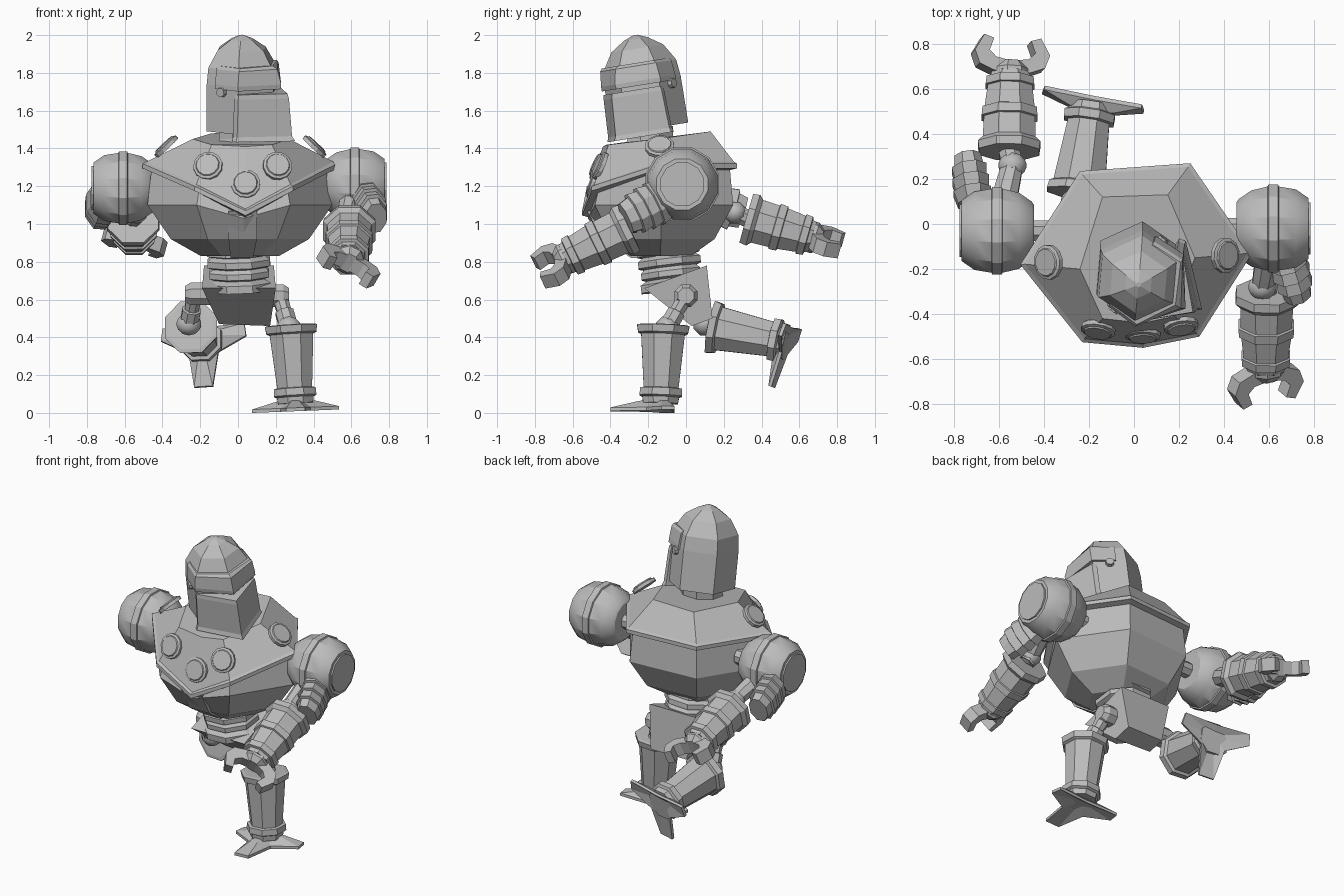
import bpy, bmesh, math
from mathutils import Matrix, Vector

if "Cube" in bpy.data.objects:
    bpy.data.objects.remove(bpy.data.objects["Cube"])

steel = bpy.data.materials.new("steel_grey")
steel.diffuse_color = (0.5, 0.5, 0.5, 1)
steel.use_nodes = True
steel.node_tree.nodes["Principled BSDF"].inputs["Base Color"].default_value = steel.diffuse_color


def frame(p, z, x=(1, 0, 0)):
    """Matrix at p with local z along z and local x close to x."""
    z = Vector(z).normalized()
    y = z.cross(Vector(x)).normalized()
    x = y.cross(z)
    m = Matrix((x, y, z)).transposed().to_4x4()
    m.translation = Vector(p)
    return m


def loft(name, rings, m=Matrix(), smooth=0):
    """Skin equal-length rings and cap both ends."""
    bm = bmesh.new()
    vs = [[bm.verts.new(m @ Vector(p)) for p in r] for r in rings]
    n = len(vs[0])
    for a, b in zip(vs, vs[1:]):
        for i in range(n):
            j = (i + 1) % n
            bm.faces.new((a[i], a[j], b[j], b[i]))
    bm.faces.new(vs[0])
    bm.faces.new(vs[-1])
    bmesh.ops.recalc_face_normals(bm, faces=bm.faces)
    me = bpy.data.meshes.new(name)
    bm.to_mesh(me)
    bm.free()
    me.materials.append(steel)
    ob = bpy.data.objects.new(name, me)
    bpy.context.collection.objects.link(ob)
    if smooth:
        bpy.ops.object.select_all(action='DESELECT')
        bpy.context.view_layer.objects.active = ob
        ob.select_set(True)
        bpy.ops.object.shade_smooth_by_angle(angle=math.radians(smooth))
    return ob


def circle(r, z, n, squash=1, turn=0.5):
    return [(squash * r * math.cos((i + turn) * math.tau / n),
             r * math.sin((i + turn) * math.tau / n), z) for i in range(n)]


def lathe(name, p0, p1, prof, n=8, squash=1, hint=(1, 0, 0), smooth=0):
    """Profile of (fraction, radius) turned around the axis p0-p1."""
    d = Vector(p1) - Vector(p0)
    return loft(name, [circle(r, t * d.length, n, squash) for t, r in prof],
                frame(p0, d, hint), smooth)


def ball(name, c, r, axis=(1, 0, 0)):
    a = Vector(axis).normalized() * r
    prof = [((1 - math.cos(k * math.pi / 6)) / 2, max(r * math.sin(k * math.pi / 6), 0.01))
            for k in range(7)]
    lathe(name, Vector(c) - a, Vector(c) + a, prof, 8, hint=(0, 1, 0), smooth=50)


# Torso: collar outline, shoulder slope above, tapering belly below
collar = [(-.505, -.18, 1.32), (-.23, -.525, 1.2), (.04, -.55, 1.07), (.29, -.5, 1.2),
          (.525, -.13, 1.32), (.25, .27, 1.32), (-.24, .235, 1.32)]
upper = [(-.24, -.2, 1.45), (-.14, -.42, 1.42), (.04, -.44, 1.41), (.18, -.41, 1.42),
         (.27, -.15, 1.45), (.15, .13, 1.49), (-.14, .12, 1.48)]


def shrink(s, z=None, dz=0.0):
    return [(.01 + (x - .01) * s, -.14 + (y + .14) * s, h + dz if z is None else z)
            for x, y, h in collar]


widest = shrink(.95, 1.1)
widest[2] = (.03, -.52, 1.03)
loft("chest", [shrink(.4, .83), shrink(.71, .92), widest, shrink(.91, dz=-.035)])
loft("collar_plate", [shrink(.91, dz=-.035), shrink(1, dz=-.025), collar, shrink(.96, dz=.01), upper])
loft("belly_ridge", [[(-.04, -.29, .82), (.08, -.29, .82), (.06, -.2, .82), (-.02, -.2, .82)],
                     [(-.05, -.44, .92), (.1, -.44, .92), (.08, -.3, .92), (-.03, -.3, .92)],
                     [(-.05, -.525, 1.07), (.1, -.525, 1.07), (.1, -.4, 1.07), (-.05, -.4, 1.07)]])

# Round studs on the collar
for i, (p, d) in enumerate([((-.16, -.475, 1.31), (-.15, -.9, .4)), ((.04, -.5, 1.215), (0, -.95, .3)),
                            ((.21, -.46, 1.31), (.15, -.9, .4)), ((-.385, -.17, 1.415), (-.65, -.05, .7)),
                            ((.41, -.14, 1.415), (.65, -.05, .7))]):
    p, d = Vector(p), Vector(d).normalized()
    lathe(f"collar_stud_{i}", p - d * .018, p + d * .014,
          [(0, .078), (.65, .078), (.8, .064), (1, .06)], 12, hint=(.1, .3, 1))

# Waist discs and pelvis wedge
lathe("waist", (0, -.1, .9), (.01, -.07, .65),
      [(0, .12), (.1, .18), (.24, .18), (.27, .15), (.35, .18), (.48, .18), (.52, .15),
       (.6, .17), (.72, .17), (.76, .14), (.84, .18), (1, .18)], 8)
loft("pelvis", [[(-.1, .03, .47), (.17, .03, .46), (.16, .14, .5), (-.1, .14, .5)],
                [(-.19, -.22, .66), (.2, -.22, .66), (.19, .11, .78), (-.18, .11, .78)]])

# Helmet: six-sided dome turned to one side, hinged visor and brow plate
lathe("neck", (.02, -.19, 1.38), (.02, -.19, 1.52), [(0, .15), (.5, .13), (1, .13)], 8)
head = (Matrix.Translation((.02, -.185, 1.475)) @ Matrix.Rotation(.16, 4, 'X')
        @ Matrix.Rotation(math.radians(55), 4, 'Z'))
loft("helmet_dome", [circle(r, z, 6, turn=0.5) for z, r in
                     [(.03, .205), (.28, .205), (.37, .195), (.46, .14), (.51, .065), (.532, .012)]], head)


def mask(name, back, levels):
    """Front shell; each level is (height, front reach, side half width)."""
    loft(name, [[(-w, back, z), (-w - .005, -.11, z), (0, -f, z), (w + .005, -.11, z), (w, back, z)]
                for z, f, w in levels], head)


mask("visor", -.08, [(-.005, .345, .205), (.02, .325, .195), (.22, .305, .185), (.245, .295, .18)])
mask("brow_plate", .04, [(.265, .25, .188), (.29, .255, .188), (.37, .23, .178), (.385, .2, .165)])
for s in (-1, 1):
    lathe(f"visor_hinge_{s}", head @ Vector((s * .16, .0, .25)), head @ Vector((s * .2, .0, .25)),
          [(0, .03), (1, .025)], 8, hint=(0, 0, 1))


# Claw hand: hub and two hooked fingers lying in the local x-z plane
def claw_hand(name, p, fwd, side):
    m = frame(p, fwd, side)
    loft(name + "_hub", [circle(r, z, 8) for z, r in [(-.03, .085), (.015, .085), (.05, .055)]], m)
    hook = [(.02, -.02), (.09, .0), (.15, .025), (.172, .085), (.13, .16), (.085, .145),
            (.105, .09), (.075, .06), (.02, .05)]
    for s in (-1, 1):
        loft(f"{name}_finger_{s}", [[(s * x, t, z) for x, z in hook] for t in (-.04, .04)], m)


# Arms: shoulder drum, upper arm, layered elbow guard, forearm, hand
def arm(side, sh, elbow, g0, g1, f0, f1, lateral):
    s = 1 if side == "left" else -1
    sh = Vector(sh)
    off = Vector((.165 * s, 0, 0))
    lathe(side + "_shoulder", sh - off, sh + off,
          [(0, .12), (.03, .135), (.2, .175), (.42, .193), (.43, .202), (.56, .202), (.57, .193),
           (.8, .18), (.97, .14), (.97, .12), (1, .12)], 12, hint=(0, 1, 0), smooth=28)
    lathe(side + "_shoulder_joint", sh - off * 1.5, sh, [(0, .05), (1, .05)], 8, hint=(0, 1, 0))
    lathe(side + "_upper_arm", sh, elbow, [(0, .07), (.8, .055), (1, .05)], 8)
    ball(side + "_elbow", elbow, .062)
    lathe(side + "_elbow_strut", elbow, f0, [(0, .05), (1, .05)], 8)
    lathe(side + "_elbow_guard", g0, g1,
          [(0, .11), (.25, .13), (.27, .115), (.5, .128), (.52, .11), (.75, .12), (.77, .1), (1, .09)],
          8, squash=.7)
    lathe(side + "_forearm", f0, f1,
          [(0, .145), (.1, .15), (.16, .127), (.42, .123), (.43, .134), (.54, .131), (.55, .12),
           (.82, .107), (.83, .117), (.93, .113), (.94, .095), (1, .088)], 8)
    claw_hand(side + "_hand", f1, Vector(f1) - Vector(f0), lateral)


arm("left", (.62, -.02, 1.21), (.57, -.28, 1.02), (.67, -.12, 1.13), (.73, -.32, 1.03),
    (.59, -.3, .98), (.585, -.64, .815), (.85, 0, -.5))
arm("right", (-.61, -.03, 1.19), (-.54, .26, 1.06), (-.71, .09, 1.13), (-.74, .3, 1.06),
    (-.555, .32, 1.03), (-.55, .67, .93), (.95, -.2, -.2))


# Legs: hip disc, thigh, knee, shin guard, three-toed foot plate
def leg(side, hip, knee, top, ankle, foot, normal):
    s = 1 if side == "left" else -1
    hip = Vector(hip)
    w = Vector((.05 * s, 0, 0))
    lathe(side + "_hip", hip - w * 2, hip + w, [(0, .065), (.8, .065), (1, .045)], 8, hint=(0, 1, 0))
    lathe(side + "_thigh", hip, knee, [(0, .045), (.5, .04), (.52, .052), (1, .052)], 8)
    ball(side + "_knee", knee, .065)
    lathe(side + "_shin", top, ankle,
          [(0, .13), (.01, .15), (.1, .143), (.12, .125), (.8, .1), (.81, .12), (.9, .122),
           (.92, .105), (1, .1)], 8)
    star = [(-.05, -.27), (.05, -.27), (.08, -.08), (.23, .0), (.22, .07), (0, .06),
            (-.22, .07), (-.23, .0), (-.08, -.08)]
    loft(side + "_foot", [[(x * k, y * k, z) for x, y in star]
                          for k, z in [(.3, .025), (1, 0), (1, .018), (.5, .05), (.3, .06)]],
         frame(foot, normal))


leg("left", (.22, 0, .62), (.27, -.1, .45), (.28, -.12, .465), (.305, -.135, .05),
    (.305, -.13, 0.009), (-.04, 0, 1))
leg("right", (-.23, 0, .63), (-.26, .1, .47), (-.25, .13, .455), (-.19, .53, .375),
    (-.18, .55, .39), (-.2, -.93, .32))
